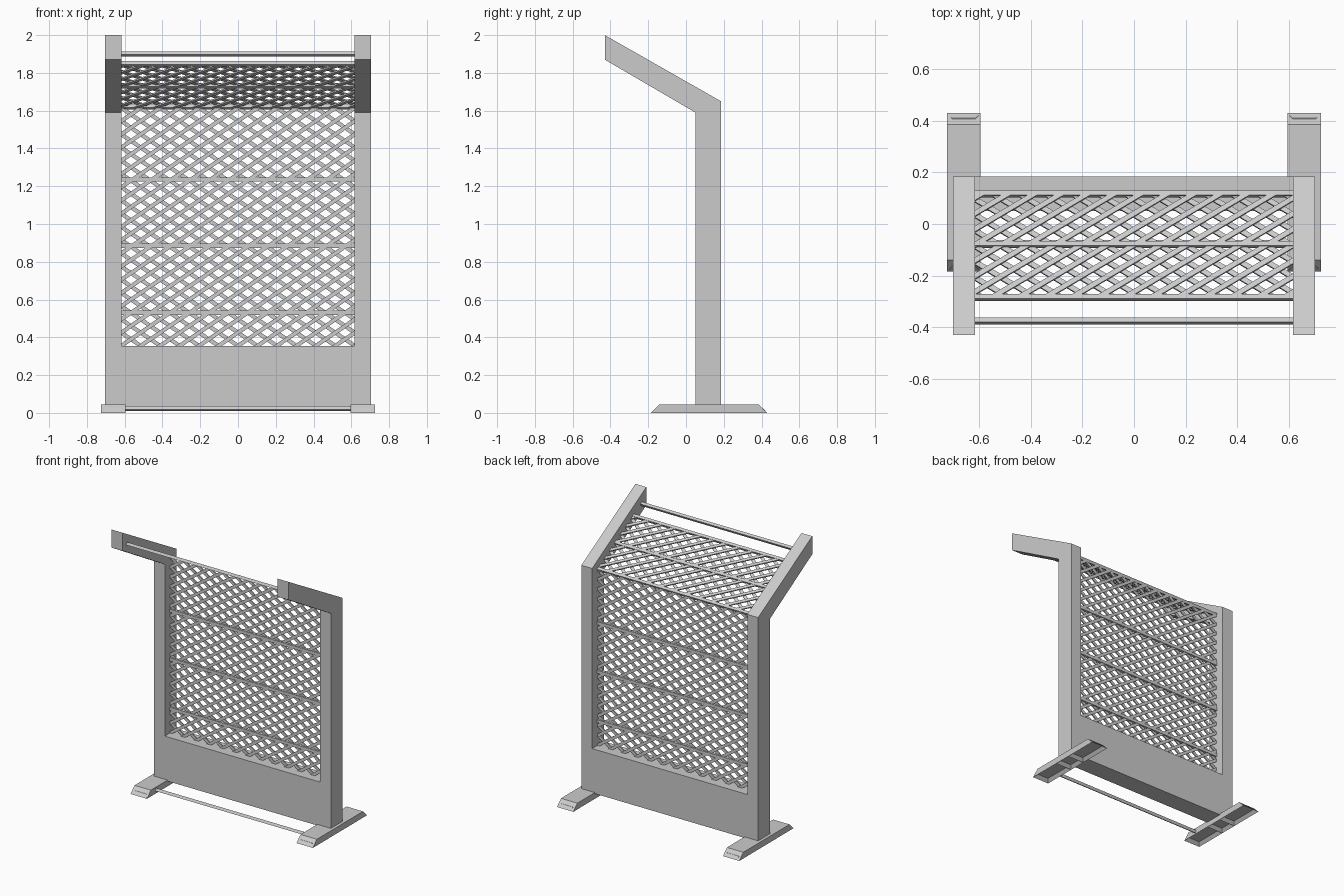
import bpy, bmesh, math
from mathutils import Vector, Matrix

cube = bpy.data.objects.get("Cube")
if cube:
    bpy.data.objects.remove(cube, do_unlink=True)

grey = bpy.data.materials.new("light grey")
grey.use_nodes = True
colour = (0.6, 0.6, 0.6, 1)
grey.diffuse_color = colour
grey.node_tree.nodes["Principled BSDF"].inputs["Base Color"].default_value = colour

INNER, OUTER = 0.617, 0.703      # post faces in x
MID_Y = 0.117                    # centre plane of the screen
BEND_Z = 1.62
SLOPE = math.atan2(0.35, 0.615)  # rise of the canopy


def finish(bm, name):
    bmesh.ops.recalc_face_normals(bm, faces=bm.faces)
    mesh = bpy.data.meshes.new(name)
    bm.to_mesh(mesh)
    bm.free()
    mesh.materials.append(grey)
    obj = bpy.data.objects.new(name, mesh)
    bpy.context.collection.objects.link(obj)
    return obj


def add_box(bm, size, matrix):
    bmesh.ops.create_cube(bm, size=1, matrix=matrix @ Matrix.Diagonal((*size, 1)))


def box(name, size, centre, tilt=0):
    bm = bmesh.new()
    add_box(bm, size, Matrix.Translation(centre) @ Matrix.Rotation(tilt, 4, 'X'))
    return finish(bm, name)


def side_profile(points, x0, x1):
    """Extrude a (y, z) outline along x."""
    bm = bmesh.new()
    face = bm.faces.new([bm.verts.new((x0, y, z)) for y, z in points])
    ext = bmesh.ops.extrude_face_region(bm, geom=[face])
    verts = [g for g in ext["geom"] if isinstance(g, bmesh.types.BMVert)]
    bmesh.ops.translate(bm, verts=verts, vec=(x1 - x0, 0, 0))
    bmesh.ops.recalc_face_normals(bm, faces=bm.faces)
    return bm


def lattice(name, length, origin, tilt):
    """Two layers of crossing slats, trimmed to the frame opening."""
    bm = bmesh.new()
    pitch_x, pitch_v, width, thick = 0.103, 0.07, 0.021, 0.008
    angle = math.atan2(pitch_v, pitch_x)
    reach = length / math.tan(angle) / 2 + INNER
    count = int(reach / pitch_x) + 1
    for side in (-1, 1):
        for i in range(-count, count + 1):
            place = Matrix.Translation((i * pitch_x, side * thick / 2, length / 2))
            turn = Matrix.Rotation(side * angle, 4, 'Y')
            add_box(bm, (length * 3, thick, width), place @ turn)
    trims = [((INNER, 0, 0), (1, 0, 0)), ((-INNER, 0, 0), (-1, 0, 0)),
             ((0, 0, 0), (0, 0, -1)), ((0, 0, length), (0, 0, 1))]
    for co, no in trims:
        geom = bm.verts[:] + bm.edges[:] + bm.faces[:]
        bmesh.ops.bisect_plane(bm, geom=geom, plane_co=co, plane_no=no, clear_outer=True)
    bm.transform(Matrix.Translation(origin) @ Matrix.Rotation(tilt, 4, 'X'))
    return finish(bm, name)


# Bent posts and hollowed feet
post = [(0.05, 0.045), (0.185, 0.045), (0.185, 1.65), (-0.43, 2.0), (-0.43, 1.87), (0.05, 1.59)]
foot = [(-0.185, 0), (0.055, 0), (0.18, 0), (0.43, 0), (0.385, 0.045), (-0.14, 0.045)]
for side, label in ((1, "left"), (-1, "right")):
    finish(side_profile(post, side * INNER, side * OUTER), label + "_post")
    bm = side_profile(foot, side * 0.595, side * 0.725)
    under = [f for f in bm.faces if f.normal.z < -0.9]
    bmesh.ops.inset_individual(bm, faces=under, thickness=0.028, depth=-0.022)
    finish(bm, label + "_foot")

# Solid lower panel
box("lower_panel", (2 * INNER, 0.135, 0.318), (0, 0.1175, 0.196))

# Upright screen and sloping canopy screen
lattice("upright_lattice", BEND_Z - 0.35, (0, MID_Y, 0.35), 0)
run = MID_Y + 0.285
lattice("canopy_lattice", run / math.cos(SLOPE), (0, MID_Y, BEND_Z), math.pi / 2 - SLOPE)

# Horizontal battens on the upright screen
for i, z in enumerate((0.53, 0.885, 1.235)):
    box(f"batten_{i + 1}", (2 * INNER, 0.022, 0.022), (0, MID_Y, z))

# Square bars along the canopy slope
for i, y in enumerate((MID_Y, -0.08, -0.285, -0.376)):
    z = BEND_Z + (MID_Y - y) * math.tan(SLOPE)
    box(f"canopy_bar_{i + 1}", (2 * INNER, 0.02, 0.02), (0, y, z), -SLOPE)

# Bar joining the feet
box("foot_bar", (1.2, 0.02, 0.02), (0, -0.075, 0.023), -SLOPE)
